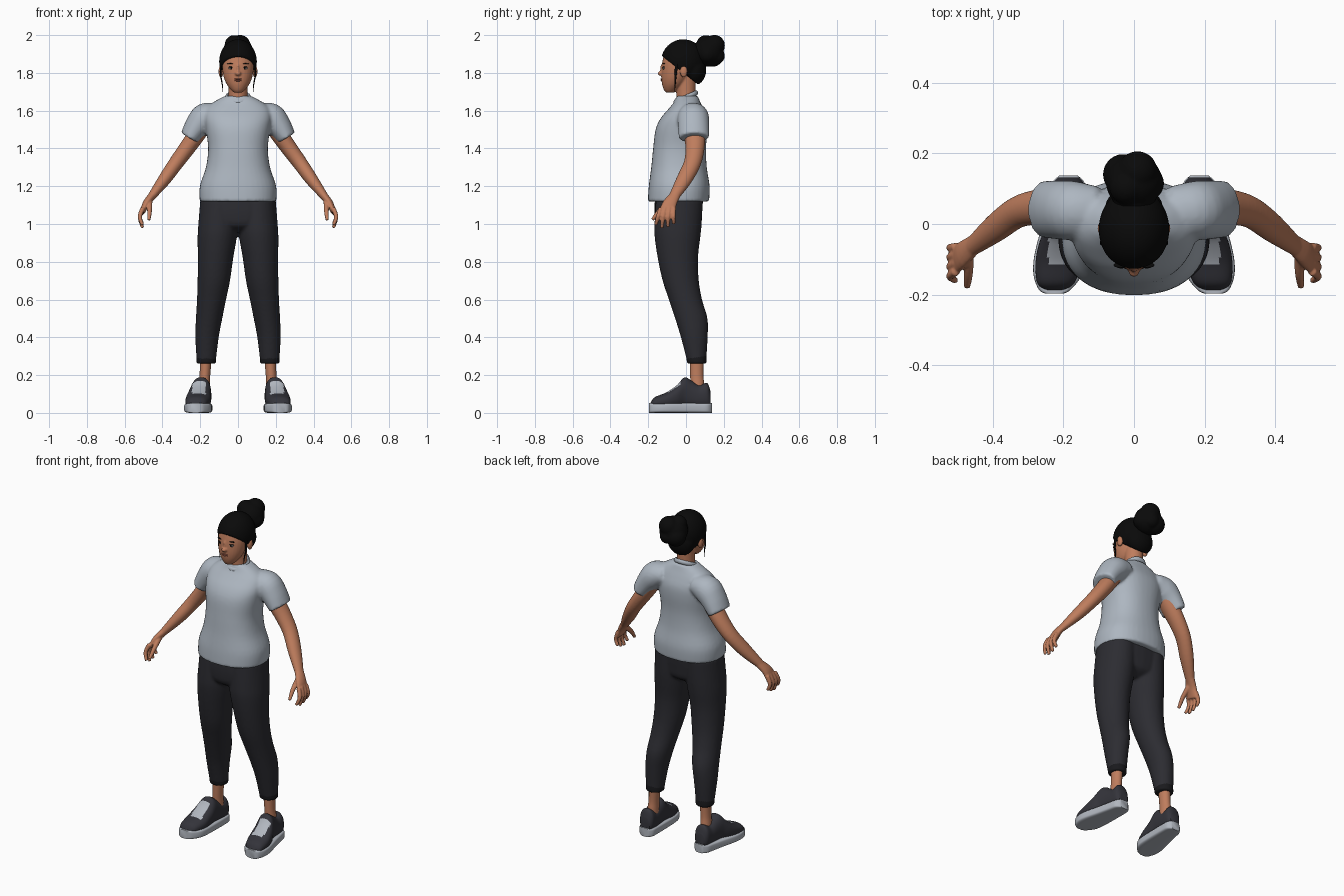
import bpy, bmesh, math
from mathutils import Vector, Matrix

if "Cube" in bpy.data.objects:
    bpy.data.objects.remove(bpy.data.objects["Cube"])


def material(name, r, g, b):
    m = bpy.data.materials.new(name)
    m.diffuse_color = (r, g, b, 1)
    m.use_nodes = True
    m.node_tree.nodes["Principled BSDF"].inputs["Base Color"].default_value = m.diffuse_color
    return m


SKIN = material("skin", 0.52, 0.205, 0.11)
SHIRT = material("shirt grey", 0.42, 0.47, 0.53)
PANTS = material("charcoal cloth", 0.025, 0.025, 0.031)
CUFF = material("dark cuff", 0.010, 0.010, 0.012)
HAIR = material("black hair", 0.003, 0.003, 0.003)
SHOE = material("shoe fabric", 0.034, 0.034, 0.043)
SOLE = material("sole grey", 0.44, 0.47, 0.52)
LIPS = material("lips", 0.33, 0.10, 0.065)
EYE = material("eye grey", 0.38, 0.33, 0.31)


def resample(pts, k):
    """Smooth interpolation of (x, y, z, ra, rb) rings."""
    out = []
    for i in range(len(pts) - 1):
        p0, p1, p2 = pts[max(i - 1, 0)], pts[i], pts[i + 1]
        p3 = pts[min(i + 2, len(pts) - 1)]
        for j in range(k):
            t = j / k
            out.append([0.5 * (2 * b + (c - a) * t + (2 * a - 5 * b + 4 * c - d) * t * t
                               + (3 * b - a - 3 * c + d) * t ** 3)
                        for a, b, c, d in zip(p0, p1, p2, p3)])
    return out + [list(pts[-1])]


def tube(bm, pts, s=1, flat=None, up=(0, 1, 0), n=28, e=2.0, k=4):
    """Loft of superellipse rings; flat fixes the ring direction."""
    rows = [[p[0] * s] + list(p[1:]) for p in resample(pts, k)]
    rings = []
    for i, r in enumerate(rows):
        a, b = rows[max(i - 1, 0)], rows[min(i + 1, len(rows) - 1)]
        t = Vector(flat) if flat else (Vector(b[:3]) - Vector(a[:3])).normalized()
        v = Vector(up)
        v = (v - t * v.dot(t)).normalized()
        u = v.cross(t)
        ring = []
        for j in range(n):
            q = 2 * math.pi * j / n
            c, d = math.cos(q), math.sin(q)
            c = math.copysign(abs(c) ** (2 / e), c)
            d = math.copysign(abs(d) ** (2 / e), d)
            ring.append(bm.verts.new(Vector(r[:3]) + u * c * r[3] + v * d * r[4]))
        rings.append(ring)
    for a, b in zip(rings, rings[1:]):
        for j in range(n):
            bm.faces.new((a[j], a[(j + 1) % n], b[(j + 1) % n], b[j]))
    bm.faces.new(rings[0])
    bm.faces.new(rings[-1])


def ball(bm, c, r, cut=None):
    """Ellipsoid, optionally cut by a plane (point, normal to the removed side)."""
    tmp = bmesh.new()
    bmesh.ops.create_uvsphere(tmp, u_segments=32, v_segments=20, radius=1,
                              matrix=Matrix.Translation(c) @ Matrix.Diagonal((*r, 1)))
    if cut:
        res = bmesh.ops.bisect_plane(tmp, geom=tmp.verts[:] + tmp.edges[:] + tmp.faces[:],
                                     plane_co=cut[0], plane_no=cut[1], clear_outer=True)
        edges = [g for g in res["geom_cut"] if isinstance(g, bmesh.types.BMEdge)]
        if edges:
            bmesh.ops.edgeloop_fill(tmp, edges=edges)
    me = bpy.data.meshes.new("tmp")
    tmp.to_mesh(me)
    tmp.free()
    bm.from_mesh(me)
    bpy.data.meshes.remove(me)


def finish(bm, name, mats, voxel=0, smooth=3, mirror=False, rule=None):
    bmesh.ops.recalc_face_normals(bm, faces=bm.faces)
    bm.normal_update()
    for f in bm.faces:
        f.smooth = True
        if rule:
            f.material_index = rule(f)
    me = bpy.data.meshes.new(name)
    bm.to_mesh(me)
    bm.free()
    for m in mats:
        me.materials.append(m)
    me.set_sharp_from_angle(angle=math.radians(45))
    ob = bpy.data.objects.new(name, me)
    bpy.context.collection.objects.link(ob)
    if mirror:
        ob.modifiers.new("mirror", "MIRROR")
    if voxel:
        rm = ob.modifiers.new("blend", "REMESH")
        rm.mode, rm.voxel_size, rm.use_smooth_shade = "VOXEL", voxel, True
        sm = ob.modifiers.new("soften", "SMOOTH")
        sm.factor, sm.iterations = 0.5, smooth
    return ob


Z = (0, 0, 1)

# Shirt: body and both sleeves blended together
bm = bmesh.new()
tube(bm, [(0, -.04, 1.118, .203, .162), (0, -.036, 1.2, .202, .161), (0, -.037, 1.3, .17, .147),
          (0, -.034, 1.4, .158, .14), (0, -.024, 1.5, .17, .137), (0, -.012, 1.56, .178, .122),
          (0, 0, 1.61, .168, .092), (0, .006, 1.645, .13, .07), (0, .006, 1.678, .07, .056)],
     flat=Z, e=2.3, n=40)
for s in (1, -1):
    tube(bm, [(.10, .035, 1.585, .055, .07), (.17, .038, 1.565, .077, .083),
              (.215, .04, 1.52, .067, .083), (.256, .042, 1.456, .053, .08)], s)
finish(bm, "shirt", [SHIRT], voxel=.009)

# Ribbed collar around the neck
bm = bmesh.new()
loop = []
for i in range(32):
    q = 2 * math.pi * i / 32
    c = Vector((.059 * math.cos(q), -.001 + .056 * math.sin(q), 1.67 + .024 * math.sin(q)))
    out = Vector((math.cos(q), math.sin(q), 0))
    loop.append([bm.verts.new(c + out * .009 * math.cos(w * math.pi / 4)
                              + Vector(Z) * .014 * math.sin(w * math.pi / 4)) for w in range(8)])
for i in range(32):
    for w in range(8):
        a, b, v = loop[i], loop[(i + 1) % 32], (w + 1) % 8
        bm.faces.new((a[w], b[w], b[v], a[v]))
finish(bm, "collar", [SHIRT])

# Trousers: hips and both legs blended
bm = bmesh.new()
tube(bm, [(0, -.04, .955, .05, .06), (0, -.042, .99, .15, .113), (0, -.042, 1.05, .198, .125),
          (0, -.037, 1.13, .196, .128)], flat=Z, e=2.3)
for s in (1, -1):
    tube(bm, [(.10, -.035, 1.13, .10, .125), (.105, -.042, 1.0, .105, .125),
              (.110, -.045, .93, .104, .121), (.119, -.043, .82, .094, .107),
              (.128, -.028, .7, .086, .096), (.14, -.003, .6, .077, .088),
              (.153, .028, .5, .07, .086), (.164, .044, .4, .062, .071),
              (.168, .056, .275, .051, .051)], s, flat=Z)
finish(bm, "trousers", [PANTS], voxel=.009)

# Gathered cuffs
bm = bmesh.new()
tube(bm, [(.168, .057, .262, .046, .046), (.168, .057, .268, .051, .051),
          (.168, .056, .285, .052, .053), (.168, .054, .305, .051, .054)], flat=Z)
finish(bm, "cuffs", [CUFF], mirror=True)

# Bare ankles
bm = bmesh.new()
tube(bm, [(.18, .06, .08, .034, .04), (.178, .06, .15, .03, .037), (.175, .057, .2, .028, .035),
          (.17, .057, .3, .032, .038)], flat=Z)
finish(bm, "ankles", [SKIN], mirror=True)

# Arms with palms, fingers and thumbs
bm = bmesh.new()
tube(bm, [(.17, .045, 1.55, .05, .055), (.225, .047, 1.465, .046, .055), (.275, .047, 1.395, .043, .05),
          (.33, .033, 1.32, .039, .045), (.39, -.01, 1.235, .034, .041),
          (.458, -.064, 1.145, .021, .027)])
tube(bm, [(.45, -.055, 1.155, .021, .027), (.485, -.085, 1.11, .019, .037),
          (.506, -.1, 1.062, .014, .045)])
for i, tip in enumerate((.995, .98, .985, 1.0)):
    y = -.134 + .023 * i
    tube(bm, [(.503, y, 1.085, .013, .012), (.52, y - .014 + .004 * i, 1.038, .0115, .0115),
              (.505, y - .026 + .009 * i, tip, .009, .009)], n=14)
tube(bm, [(.468, -.085, 1.12, .015, .017), (.468, -.14, 1.07, .013, .013),
          (.472, -.178, 1.022, .009, .009)], n=14)
finish(bm, "arms", [SKIN], voxel=.005, smooth=2, mirror=True)

# Shoe uppers with pale lace panels
bm = bmesh.new()
prof = [(.224, -.187, .055, .028), (.221, -.165, .083, .053), (.212, -.105, .108, .066),
        (.205, -.05, .145, .062), (.196, -.008, .188, .053), (.191, .03, .17, .049),
        (.188, .07, .148, .047), (.186, .112, .158, .044), (.185, .131, .11, .03)]
tube(bm, [(x, y, (h + .02) / 2, w, (h - .02) / 2) for x, y, h, w in prof],
     flat=(0, 1, 0), up=Z, n=48, e=2.3, k=6)


def lace_rule(f):
    c = f.calc_center_median()
    return int(f.normal.z > .3 and -.115 < c.y < -.03 and abs(c.x - .207) < .036)


finish(bm, "shoe_uppers", [SHOE, SOLE], mirror=True, rule=lace_rule)

# Shoe soles
bm = bmesh.new()
prof = [(.225, -.197, .025), (.224, -.186, .045), (.216, -.145, .068), (.21, -.09, .072),
        (.198, 0, .062), (.19, .07, .054), (.186, .115, .047), (.185, .137, .026)]
tube(bm, [(x, y, .026, w, .026) for x, y, w in prof], flat=(0, 1, 0), up=Z, n=40, e=5)
finish(bm, "shoe_soles", [SOLE], mirror=True)

# Head, neck, nose and ears
bm = bmesh.new()
tube(bm, [(0, -.085, 1.695, .02, .02), (0, -.08, 1.71, .037, .037), (0, -.066, 1.74, .06, .061),
          (0, -.055, 1.78, .076, .076), (0, -.045, 1.83, .084, .084), (0, -.04, 1.87, .083, .083),
          (0, -.035, 1.91, .074, .077), (0, -.03, 1.945, .045, .05)], flat=Z)
tube(bm, [(0, .002, 1.61, .058, .054), (0, 0, 1.68, .05, .05), (0, -.002, 1.78, .052, .055)], flat=Z)
ball(bm, (0, -.13, 1.797), (.016, .02, .013))
ball(bm, (0, -.122, 1.82), (.009, .015, .032))
for s in (1, -1):
    ball(bm, (s * .09, -.012, 1.808), (.013, .02, .033))
finish(bm, "head", [SKIN], voxel=.005, smooth=2)

# Face details
bm = bmesh.new()
ball(bm, (0, -.124, 1.767), (.023, .011, .0045))
ball(bm, (0, -.123, 1.759), (.019, .011, .0045))
finish(bm, "lips", [LIPS])
for name, mat, c, r in (("eyes", EYE, (.036, -.116, 1.825), (.015, .008, .0065)),
                        ("pupils", HAIR, (.036, -.121, 1.825), (.006, .0045, .006)),
                        ("upper_lashes", HAIR, (.036, -.117, 1.831), (.017, .0085, .002)),
                        ("eyebrows", HAIR, (.038, -.116, 1.849), (.02, .008, .0022))):
    bm = bmesh.new()
    ball(bm, c, r)
    finish(bm, name, [mat], mirror=True)

# Swept-back hair, cut along a sloping hairline
bm = bmesh.new()
hairline = ((0, -.125, 1.888), (0, -.62, -.78))
ball(bm, (0, -.015, 1.86), (.1, .117, .118), hairline)
ball(bm, (0, .045, 1.815), (.082, .062, .08), hairline)
finish(bm, "hair", [HAIR], voxel=.007, smooth=1)

# Loose bun made of overlapping lobes
bm = bmesh.new()
ball(bm, (0, .12, 1.912), (.08, .078, .08))
for c, r in (((.01, .15, 1.945), .056), ((-.03, .14, 1.89), .058), ((.035, .115, 1.9), .05),
             ((-.02, .105, 1.95), .05), ((.01, .16, 1.89), .045), ((0, .07, 1.9), .06)):
    ball(bm, c, (r, r, r))
finish(bm, "hair_bun", [HAIR], voxel=.007, smooth=2)

# Loose strands beside the face
bm = bmesh.new()
tube(bm, [(.09, -.05, 1.85, .006, .008), (.092, -.055, 1.79, .004, .006),
          (.084, -.058, 1.745, .003, .004), (.08, -.06, 1.70, .001, .001)], n=8)
finish(bm, "hair_strands", [HAIR], mirror=True)
